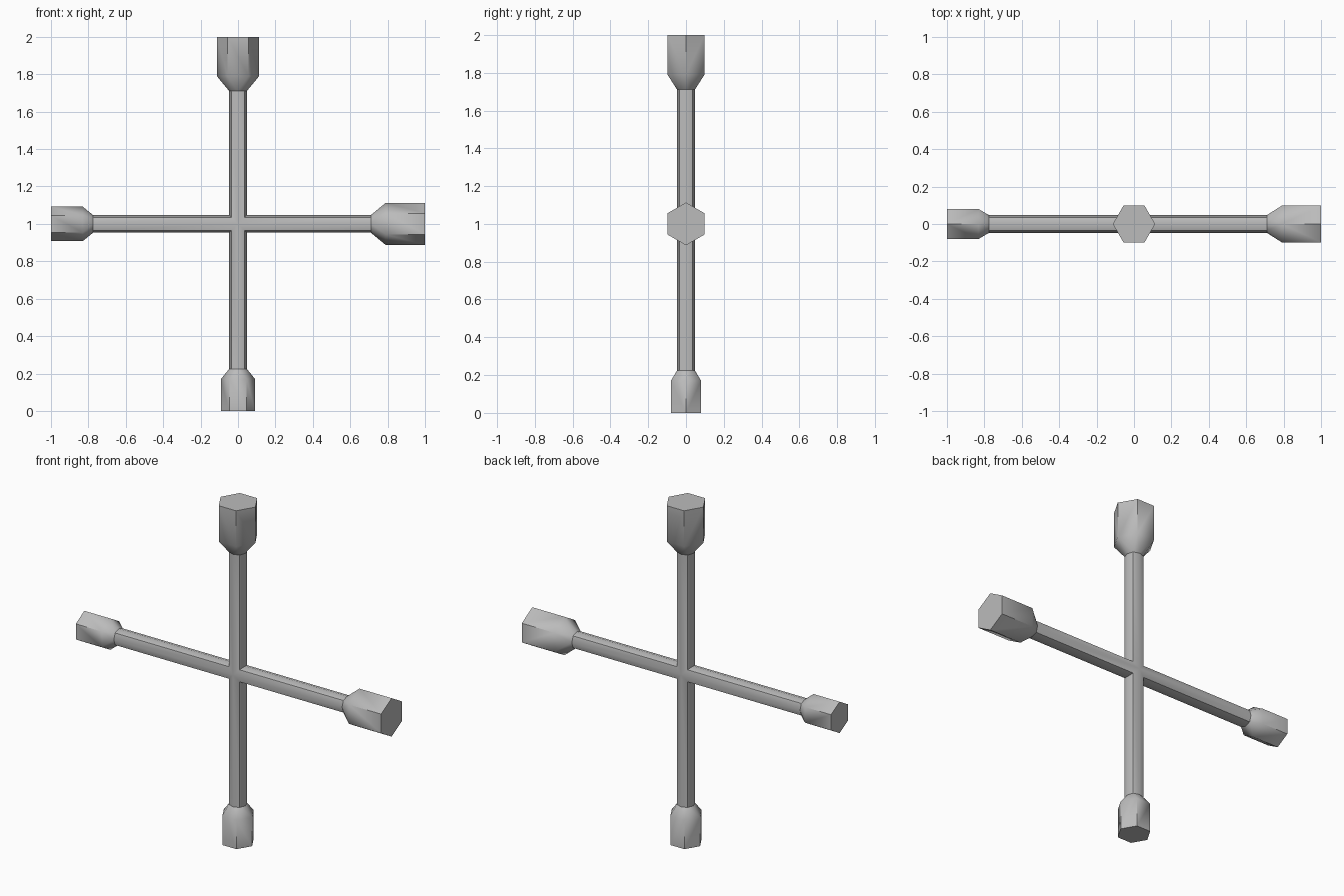
import bpy, bmesh
from math import sin, cos, pi, radians
from mathutils import Vector

cube = bpy.data.objects.get("Cube")
if cube:
    bpy.data.objects.remove(cube, do_unlink=True)

steel = bpy.data.materials.new("grey steel")
steel.use_nodes = True
colour = (0.5, 0.5, 0.5, 1)
steel.diffuse_color = colour
steel.node_tree.nodes["Principled BSDF"].inputs["Base Color"].default_value = colour

CENTRE = Vector((0, 0, 1))
DEPTH = Vector((0, 1, 0))


def point(axis, along, u, v):
    """Place a point along an arm; u lies in the cross's plane, v is depth."""
    return CENTRE + axis * along + axis.cross(DEPTH) * u + DEPTH * v


def ring(sides, radii):
    """Polygon whose vertices alternate between the given radii."""
    return [(radii[i % len(radii)] * cos(2 * pi * i / sides),
             radii[i % len(radii)] * sin(2 * pi * i / sides)) for i in range(sides)]


SHAFT = ring(8, (0.047, 0.05))      # square bar with gently ridged sides


def finish(bm, name):
    bmesh.ops.recalc_face_normals(bm, faces=bm.faces)
    mesh = bpy.data.meshes.new(name)
    bm.to_mesh(mesh)
    bm.free()
    mesh.materials.append(steel)
    obj = bpy.data.objects.new(name, mesh)
    bpy.context.collection.objects.link(obj)
    bpy.ops.object.select_all(action='DESELECT')
    obj.select_set(True)
    bpy.context.view_layer.objects.active = obj
    bpy.ops.object.shade_smooth_by_angle(angle=radians(43))


# name, direction, taper start, hexagon start, hexagon radius
arms = [
    ("top_socket", (0, 0, 1), 0.71, 0.79, 0.113),
    ("left_socket", (1, 0, 0), 0.71, 0.79, 0.113),
    ("bottom_socket", (0, 0, -1), 0.775, 0.83, 0.092),
    ("right_socket", (-1, 0, 0), 0.775, 0.83, 0.092),
]

# Four bars, mitred together at the crossing
bm = bmesh.new()
for _, direction, taper, _, _ in arms:
    axis = Vector(direction)
    inner = [bm.verts.new(point(axis, abs(u), u, v)) for u, v in SHAFT]
    outer = [bm.verts.new(point(axis, taper, u, v)) for u, v in SHAFT]
    for i in range(8):
        j = (i + 1) % 8
        bm.faces.new((inner[i], inner[j], outer[j], outer[i]))
bmesh.ops.remove_doubles(bm, verts=bm.verts, dist=0.0005)
finish(bm, "cross_shafts")

# Solid hexagonal sockets, each tapering down to its bar
for name, direction, taper, start, radius in arms:
    axis = Vector(direction)
    bm = bmesh.new()
    hexagon = ring(6, (radius,))
    for along, outline in ((taper, SHAFT), (start, hexagon), (1, hexagon)):
        for u, v in outline:
            bm.verts.new(point(axis, along, u, v))
    bmesh.ops.convex_hull(bm, input=bm.verts)
    bmesh.ops.dissolve_limit(bm, angle_limit=radians(1), verts=bm.verts, edges=bm.edges)
    # Open the hidden end where the bar joins
    hidden = [f for f in bm.faces if f.normal.dot(axis) < -0.99]
    bmesh.ops.delete(bm, geom=hidden, context='FACES_ONLY')
    finish(bm, name)
